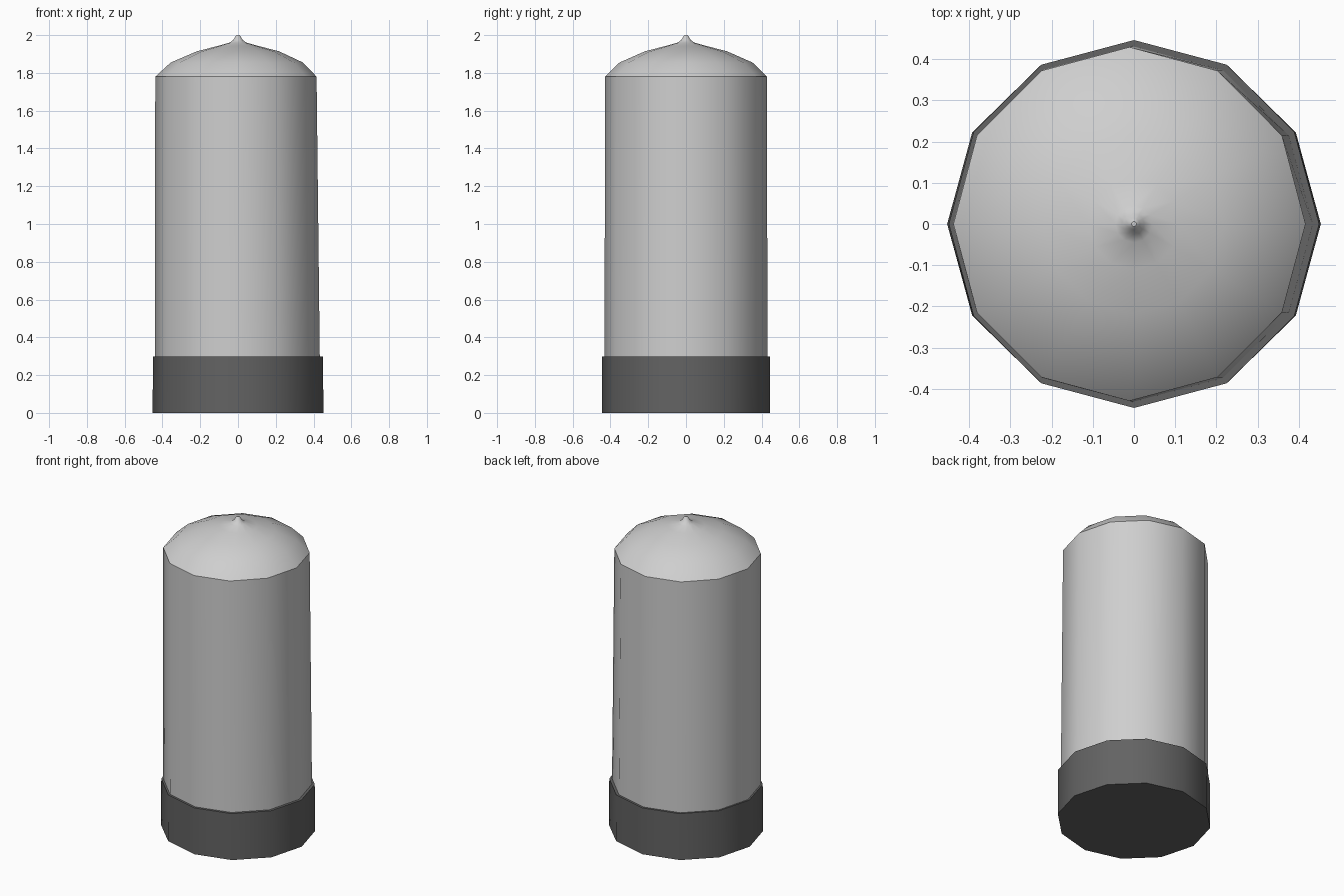
import bpy, bmesh, math

if "Cube" in bpy.data.objects:
    bpy.data.objects.remove(bpy.data.objects["Cube"])

SIDES = 12


def material(name, v):
    m = bpy.data.materials.new(name)
    m.diffuse_color = (v, v, v, 1)
    m.use_nodes = True
    m.node_tree.nodes["Principled BSDF"].inputs["Base Color"].default_value = m.diffuse_color
    return m


def lathe(name, profile, mat, cap_bottom=False, cap_top=False):
    """Stack of 12-sided rings; profile rows are (radius x, radius y, z, x offset)."""
    bm = bmesh.new()
    rings = []
    for rx, ry, z, ox in profile:
        rings.append([bm.verts.new((ox + rx * math.cos(2 * math.pi * i / SIDES),
                                    ry * math.sin(2 * math.pi * i / SIDES), z))
                      for i in range(SIDES)])
    for a, b in zip(rings, rings[1:]):
        for i in range(SIDES):
            j = (i + 1) % SIDES
            bm.faces.new((a[i], a[j], b[j], b[i]))
    if cap_bottom:
        bm.faces.new(rings[0][::-1])
    if cap_top:
        bm.faces.new(rings[-1])
    me = bpy.data.meshes.new(name)
    bm.to_mesh(me)
    bm.free()
    me.materials.append(mat)
    ob = bpy.data.objects.new(name, me)
    bpy.context.collection.objects.link(ob)
    bpy.ops.object.select_all(action='DESELECT')
    ob.select_set(True)
    bpy.context.view_layer.objects.active = ob
    bpy.ops.object.shade_smooth_by_angle(angle=math.radians(40))
    return ob


light = material("light_grey", 0.62)
dark = material("dark_grey", 0.125)

# Dark base collar with a narrow ledge on top
lathe("base_collar", [(0.453, 0.444, 0.005, 0), (0.449, 0.446, 0.298, 0),
                      (0.434, 0.430, 0.298, -0.003)], dark, cap_bottom=True)

# Body, shallow dome and small pointed tip
lathe("body_and_dome", [
    (0.436, 0.431, 0.290, -0.003),
    (0.427, 0.429, 1.780, -0.011),
    (0.350, 0.352, 1.855, -0.006),
    (0.218, 0.218, 1.914, 0),
    (0.110, 0.110, 1.942, 0),
    (0.045, 0.045, 1.960, 0),
    (0.025, 0.025, 1.974, 0),
    (0.014, 0.014, 1.993, 0),
    (0.006, 0.006, 2.000, 0)], light, cap_top=True)

# Stand exactly on the ground
for v in bpy.data.objects["base_collar"].data.vertices:
    if v.co.z < 0.1:
        v.co.z = 0.0
